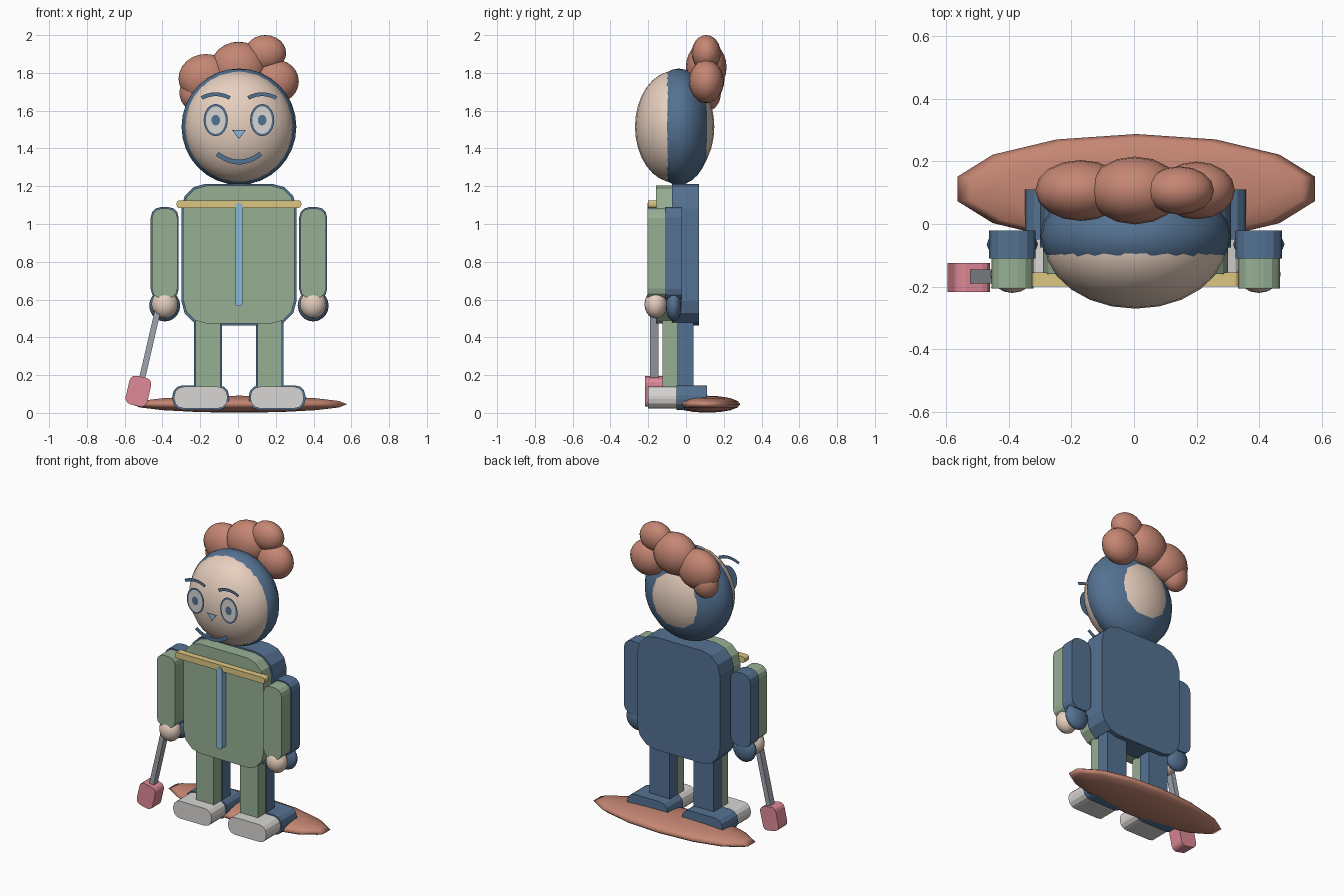
import bpy, bmesh, math
from mathutils import Matrix

if "Cube" in bpy.data.objects:
    bpy.data.objects.remove(bpy.data.objects["Cube"])


def colour(name, r, g, b):
    m = bpy.data.materials.new(name)
    lin = [((c / 255 + 0.055) / 1.055) ** 2.4 for c in (r, g, b)]
    m.diffuse_color = (*lin, 1)
    m.use_nodes = True
    m.node_tree.nodes["Principled BSDF"].inputs["Base Color"].default_value = m.diffuse_color
    return m


AUBURN = colour("auburn", 197, 134, 115)
SKIN = colour("skin", 233, 209, 192)
GREEN = colour("sage green", 151, 176, 148)
NAVY = colour("slate blue", 84, 114, 146)
YELLOW = colour("straw yellow", 220, 198, 130)
SKY = colour("light blue", 139, 186, 220)
WHITE = colour("off white", 216, 214, 211)
PINK = colour("rose pink", 224, 138, 151)
GREY = colour("steel grey", 160, 166, 174)


def finish(name, bm, mat, smooth=False):
    me = bpy.data.meshes.new(name)
    for f in bm.faces:
        f.smooth = smooth
    bm.to_mesh(me)
    bm.free()
    me.materials.append(mat)
    ob = bpy.data.objects.new(name, me)
    bpy.context.collection.objects.link(ob)
    return ob


def ellipsoid(name, centre, radii, mat, seg=24, rings=16):
    bm = bmesh.new()
    bmesh.ops.create_uvsphere(bm, u_segments=seg, v_segments=rings, radius=1,
                              matrix=Matrix.Translation(centre) @ Matrix.Diagonal((*radii, 1)))
    return finish(name, bm, mat, True)


def slab(name, cx, cz, w, h, y0, y1, r, mat, tilt=0, seg=3):
    """Rounded rectangle in the xz plane, extruded from y0 to y1."""
    bm = bmesh.new()
    verts = []
    for k, (sx, sz) in enumerate(((1, 1), (-1, 1), (-1, -1), (1, -1))):
        for i in range(seg + 1 if r else 1):
            a = math.pi / 2 * (k + i / seg)
            x = sx * (w / 2 - r) + r * math.cos(a)
            z = sz * (h / 2 - r) + r * math.sin(a)
            verts.append(bm.verts.new((cx + x * math.cos(tilt) - z * math.sin(tilt), y0,
                                       cz + x * math.sin(tilt) + z * math.cos(tilt))))
    face = bm.faces.new(verts)
    ext = bmesh.ops.extrude_face_region(bm, geom=[face], use_keep_orig=True)["geom"]
    bmesh.ops.translate(bm, vec=(0, y1 - y0, 0),
                        verts=[v for v in ext if isinstance(v, bmesh.types.BMVert)])
    bmesh.ops.recalc_face_normals(bm, faces=bm.faces)
    return finish(name, bm, mat)


def plate(name, outline, y, mat):
    """Flat shape facing the front."""
    bm = bmesh.new()
    bm.faces.new([bm.verts.new((x, y, z)) for x, z in outline])
    return finish(name, bm, mat)


def oval(cx, cz, rx, rz, n=24):
    return [(cx + rx * math.cos(math.tau * i / n), cz + rz * math.sin(math.tau * i / n))
            for i in range(n)]


def stroke(name, x0, x1, z_end, z_mid, thick, y, mat, n=10):
    """Bowed band built as a strip of quads."""
    bm = bmesh.new()
    rows = []
    for i in range(n + 1):
        t = 2 * i / n - 1
        x = x0 + (x1 - x0) * i / n
        z = z_mid + (z_end - z_mid) * t * t
        slope = 2 * (z_end - z_mid) * t / ((x1 - x0) / 2)
        d = thick / 2 / math.hypot(1, slope)
        rows.append((bm.verts.new((x + slope * d, y, z - d)),
                     bm.verts.new((x - slope * d, y, z + d))))
    for (a, b), (c, d) in zip(rows, rows[1:]):
        bm.faces.new((a, c, d, b))
    return finish(name, bm, mat)


CX = 0.005

# Base disc
ellipsoid("base_disc", (CX + 0.002, 0.112, 0.046), (0.585, 0.175, 0.045), AUBURN, 14, 8)

# Head shell pair
ellipsoid("face", (CX, -0.06, 1.515), (0.291, 0.21, 0.296), SKIN)
ellipsoid("head_band", (CX, -0.039, 1.515), (0.304, 0.18, 0.308), NAVY)

# Curly hair clumps
for i, (c, r) in enumerate([
        ((-0.17, 0.107, 1.77), (0.145, 0.097, 0.13)),
        ((0.003, 0.107, 1.83), (0.148, 0.108, 0.135)),
        ((0.145, 0.107, 1.905), (0.11, 0.077, 0.095)),
        ((0.2, 0.107, 1.755), (0.122, 0.092, 0.115)),
        ((-0.225, 0.115, 1.695), (0.085, 0.07, 0.095))]):
    ellipsoid(f"hair_clump_{i + 1}", c, r, AUBURN, 16, 12)

# Face details on flat plates
for side, s in (("left", -1), ("right", 1)):
    ex = CX + s * 0.123
    plate(f"{side}_eye_rim", oval(ex, 1.55, 0.064, 0.085), -0.279, NAVY)
    plate(f"{side}_eye_white", oval(ex, 1.55, 0.052, 0.073), -0.281, WHITE)
    plate(f"{side}_pupil", oval(ex, 1.55, 0.023, 0.028), -0.283, NAVY)
    stroke(f"{side}_eyebrow", ex - 0.074, ex + 0.074, 1.667, 1.687, 0.02, -0.283, NAVY)
plate("nose_rim", [(CX - 0.036, 1.497), (CX, 1.45), (CX + 0.036, 1.497)], -0.283, NAVY)
plate("nose", [(CX - 0.03, 1.494), (CX, 1.455), (CX + 0.03, 1.494)], -0.285, SKY)
stroke("mouth", CX - 0.115, CX + 0.115, 1.372, 1.328, 0.025, -0.283, NAVY, 14)

# Torso: front layer and larger back layer
slab("torso_front", CX, 0.838, 0.59, 0.73, -0.16, -0.075, 0.125, GREEN)
slab("torso_back", CX, 0.838, 0.61, 0.75, -0.075, 0.07, 0.13, NAVY)
slab("collar_bar", CX, 1.105, 0.66, 0.04, -0.2, -0.155, 0.015, YELLOW)
slab("zipper", CX, 0.838, 0.038, 0.545, -0.205, -0.155, 0.014, SKY)

# Limbs, mirrored left and right
for side, s in (("left", -1), ("right", 1)):
    ax = CX + s * 0.393
    slab(f"{side}_arm_front", ax, 0.845, 0.134, 0.475, -0.205, -0.11, 0.05, GREEN)
    slab(f"{side}_arm_back", ax, 0.845, 0.148, 0.49, -0.11, -0.02, 0.055, NAVY)
    ellipsoid(f"{side}_hand_front", (ax, -0.16, 0.575), (0.07, 0.06, 0.075), SKIN, 16, 10)
    ellipsoid(f"{side}_hand_back", (ax, -0.065, 0.568), (0.082, 0.042, 0.084), NAVY, 16, 10)
    lx = CX + s * 0.163
    slab(f"{side}_leg_front", lx, 0.31, 0.132, 0.38, -0.125, -0.045, 0.008, GREEN, seg=1)
    slab(f"{side}_leg_back", lx, 0.31, 0.148, 0.39, -0.045, 0.04, 0.008, NAVY, seg=1)
    fx = CX + s * 0.202
    slab(f"{side}_shoe_front", fx, 0.081, 0.282, 0.115, -0.2, -0.05, 0.05, WHITE)
    slab(f"{side}_shoe_back", fx, 0.081, 0.3, 0.13, -0.05, 0.11, 0.055, NAVY)

# Hand-held mallet
slab("mallet_shaft", -0.47, 0.345, 0.032, 0.42, -0.19, -0.145, 0, GREY, math.radians(-13))
slab("mallet_head", -0.527, 0.115, 0.118, 0.155, -0.217, -0.125, 0.032, PINK, math.radians(-13))
